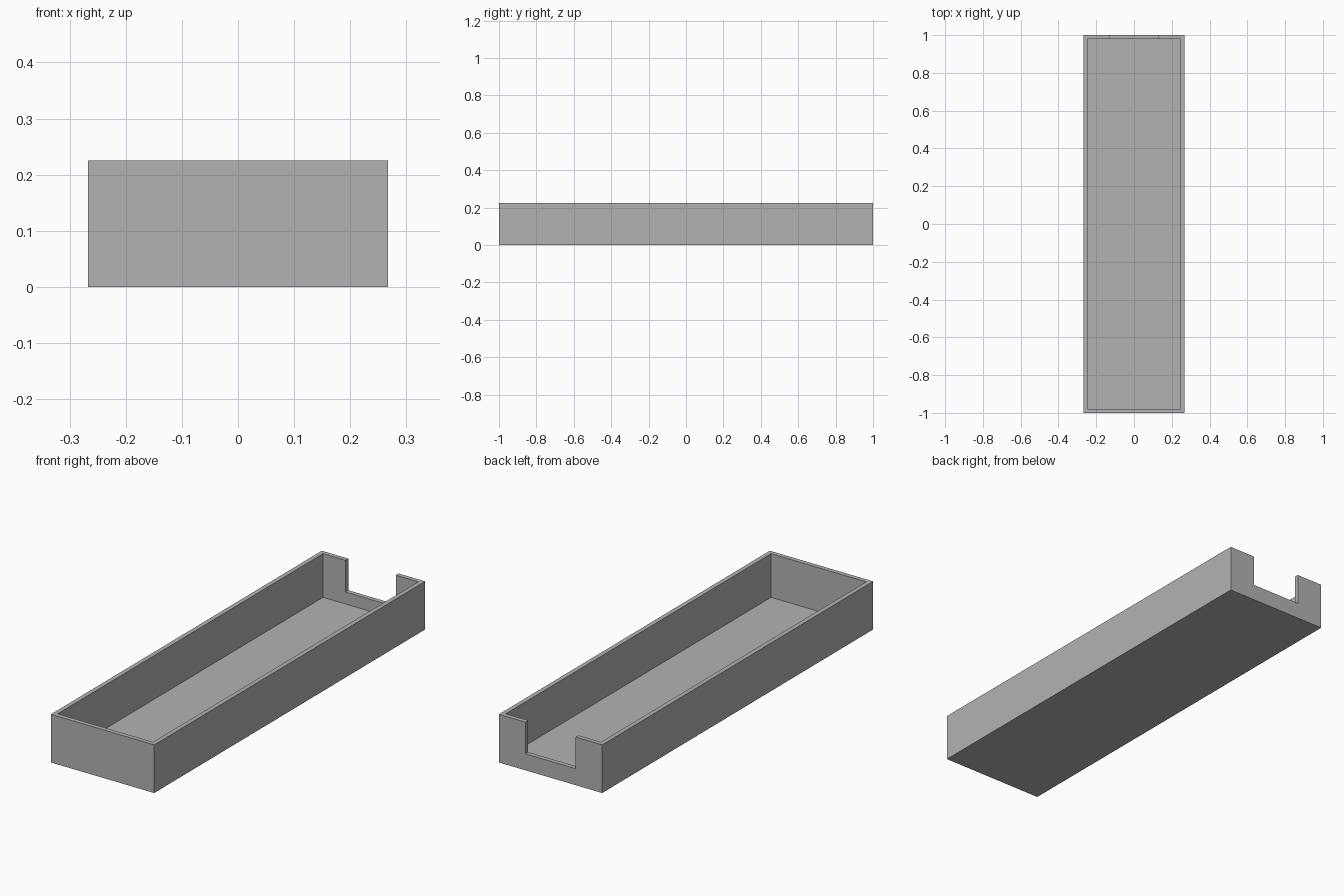
import bpy

default_cube = bpy.data.objects.get("Cube")
if default_cube:
    bpy.data.objects.remove(default_cube, do_unlink=True)

WIDTH, LENGTH, HEIGHT = 0.534, 2.0, 0.225
WALL = 0.021
NOTCH_HALF, NOTCH_FLOOR = 0.13, 0.077
CLEAR = 0.1  # how far cutters reach past the tray

grey = bpy.data.materials.new("plain grey")
grey.use_nodes = True
colour = (0.45, 0.45, 0.45, 1)
grey.diffuse_color = colour
grey.node_tree.nodes["Principled BSDF"].inputs["Base Color"].default_value = colour


def box(name, low, high):
    """Box spanning two opposite corners."""
    bpy.ops.mesh.primitive_cube_add(size=1)
    obj = bpy.context.object
    obj.name = name
    size = [h - l for l, h in zip(low, high)]
    centre = [(h + l) / 2 for l, h in zip(low, high)]
    for v in obj.data.vertices:
        v.co = [c + s * p for c, s, p in zip(centre, size, v.co)]
    obj.data.materials.append(grey)
    return obj


def cut(target, cutter):
    """Subtract the cutter, then discard it."""
    mod = target.modifiers.new(cutter.name, "BOOLEAN")
    mod.operation = "DIFFERENCE"
    mod.solver = "EXACT"
    mod.object = cutter
    cutter.hide_render = True
    bpy.ops.object.select_all(action="DESELECT")
    target.select_set(True)
    bpy.context.view_layer.objects.active = target
    bpy.ops.object.modifier_apply(modifier=mod.name)
    bpy.data.objects.remove(cutter, do_unlink=True)


# Outer block of the tray
x, y = WIDTH / 2, LENGTH / 2
tray = box("tray", (-x, -y, 0), (x, y, HEIGHT))

# Open hollow, leaving thin walls and a floor
cut(tray, box("hollow_cutter", (WALL - x, WALL - y, WALL),
              (x - WALL, y - WALL, HEIGHT + CLEAR)))

# Rectangular notch in the back wall
cut(tray, box("notch_cutter", (-NOTCH_HALF, y - 2 * WALL, NOTCH_FLOOR),
              (NOTCH_HALF, y + CLEAR, HEIGHT + CLEAR)))
